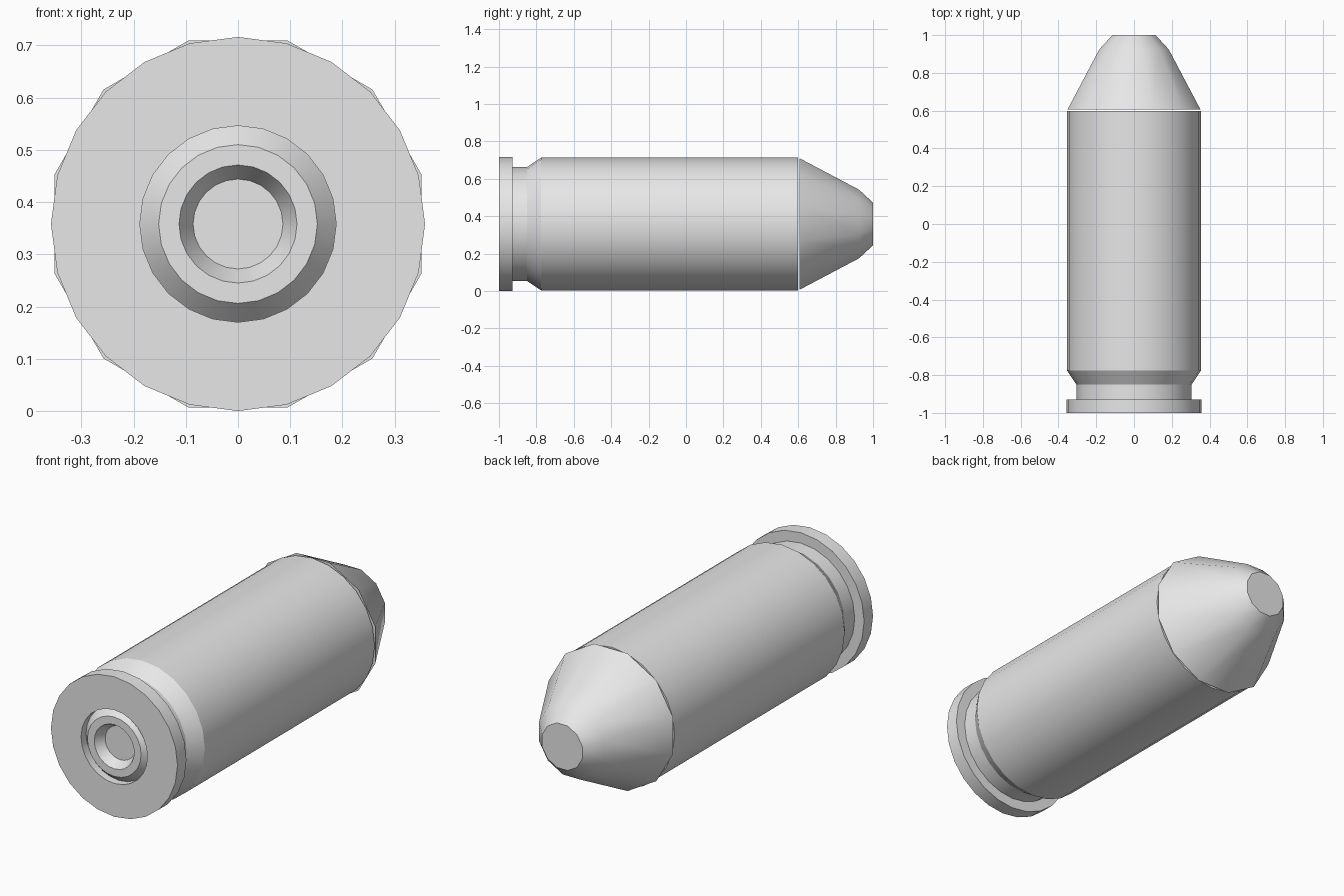
import bpy
import bmesh
import math

if "Cube" in bpy.data.objects:
    bpy.data.objects.remove(bpy.data.objects["Cube"])

CENTRE_Z = 0.358

grey = bpy.data.materials.new("plain grey")
grey.diffuse_color = (0.8, 0.8, 0.8, 1)
grey.use_nodes = True
grey.node_tree.nodes["Principled BSDF"].inputs["Base Color"].default_value = grey.diffuse_color


def lathe(name, profile, sides, turn=0.0):
    """Spin (radius, y) points about the y axis and close both ends with flat caps."""
    bm = bmesh.new()
    rings = []
    for r, y in profile:
        angles = [turn + 2 * math.pi * i / sides for i in range(sides)]
        rings.append([bm.verts.new((r * math.sin(a), y, r * math.cos(a))) for a in angles])
    for a, b in zip(rings, rings[1:]):
        for i in range(sides):
            j = (i + 1) % sides
            bm.faces.new((a[i], a[j], b[j], b[i]))
    bm.faces.new(rings[0])
    bm.faces.new(rings[-1])
    bmesh.ops.recalc_face_normals(bm, faces=bm.faces)
    mesh = bpy.data.meshes.new(name)
    bm.to_mesh(mesh)
    bm.free()
    obj = bpy.data.objects.new(name, mesh)
    obj.location.z = CENTRE_Z
    mesh.materials.append(grey)
    bpy.context.collection.objects.link(obj)
    bpy.ops.object.select_all(action='DESELECT')
    obj.select_set(True)
    bpy.context.view_layer.objects.active = obj
    bpy.ops.object.shade_smooth_by_angle(angle=math.radians(31))
    return obj


# Case: dished primer, primer groove, rim, extractor groove, shoulder and wall
lathe("case", [
    (0.086, -0.95), (0.113, -1.0), (0.152, -1.0), (0.188, -0.96), (0.188, -1.0),
    (0.358, -1.0), (0.358, -0.928), (0.305, -0.928), (0.305, -0.85),
    (0.355, -0.775), (0.355, 0.598),
], 24)

# Tip: coarser tapered nose with a flat end, just clear of the case mouth
lathe("tip", [(0.364, 0.607), (0.190, 0.925), (0.118, 1.0)], 12, math.radians(15))
